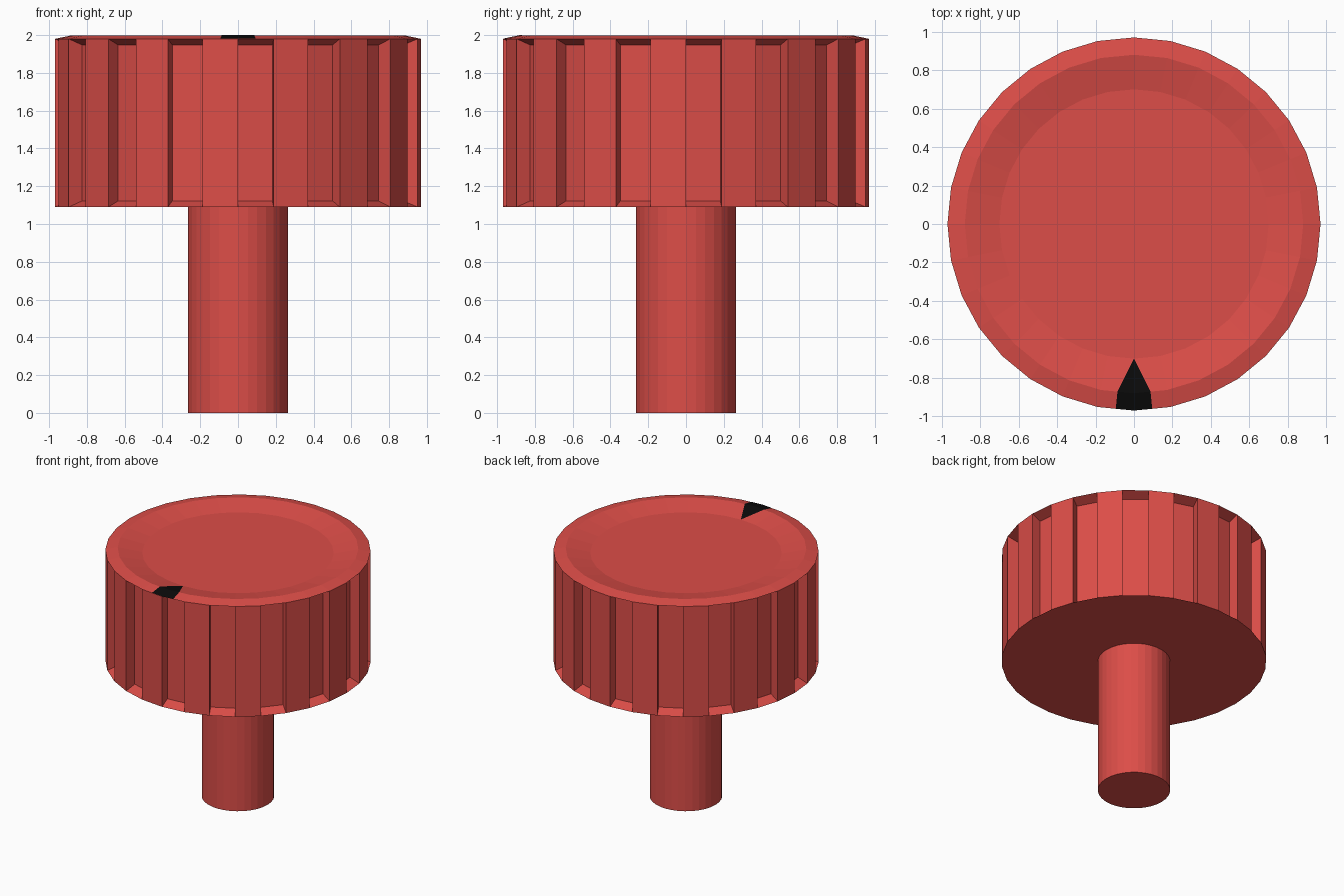
import bpy, bmesh
from math import sin, cos, pi

if "Cube" in bpy.data.objects:
    bpy.data.objects.remove(bpy.data.objects["Cube"])

SIDES = 32
STEP = 2 * pi / SIDES


def material(name, colour):
    mat = bpy.data.materials.new(name)
    mat.diffuse_color = (*colour, 1)
    mat.use_nodes = True
    mat.node_tree.nodes["Principled BSDF"].inputs["Base Color"].default_value = mat.diffuse_color
    return mat


def make_object(name, bm, mat):
    mesh = bpy.data.meshes.new(name)
    bm.to_mesh(mesh)
    bm.free()
    mesh.materials.append(mat)
    obj = bpy.data.objects.new(name, mesh)
    bpy.context.collection.objects.link(obj)
    return obj


def ring(bm, r, z):
    return [bm.verts.new((r * cos(i * STEP), r * sin(i * STEP), z)) for i in range(SIDES)]


def bridge(bm, low, high):
    for i in range(SIDES):
        j = (i + 1) % SIDES
        bm.faces.new((low[i], low[j], high[j], high[i]))


red = material("red_plastic", (0.72, 0.075, 0.065))
black = material("black_mark", (0.003, 0.003, 0.003))

# Knob cap: bottom disc, outer rim, bevel, dished top
R, Z_LOW, Z_HIGH = 0.97, 1.09, 1.98
bm = bmesh.new()
low, high = ring(bm, R, Z_LOW), ring(bm, R, Z_HIGH)
crest, dish = ring(bm, 0.88, 1.999), ring(bm, 0.70, 1.962)
bm.faces.new(low[::-1])
bridge(bm, high, crest)
bridge(bm, crest, dish)
bm.faces.new(dish)

# Grip wall: every other panel is pushed inwards as a slot
DEPTH, INSET = 0.08, 0.032
for i in range(SIDES):
    j = (i + 1) % SIDES
    outer = [low[i], low[j], high[j], high[i]]
    if i % 2:
        bm.faces.new(outer)
        continue
    a = (i + 0.5) * STEP
    inner = []
    for v, dz in zip(outer, (INSET, INSET, -INSET, -INSET)):
        x, y, z = v.co
        inner.append(bm.verts.new((x - DEPTH * cos(a), y - DEPTH * sin(a), z + dz)))
    bm.faces.new(inner)
    for k in range(4):
        n = (k + 1) % 4
        bm.faces.new((outer[k], outer[n], inner[n], inner[k]))
make_object("knob_cap", bm, red)

# Shaft
bm = bmesh.new()
foot, neck = ring(bm, 0.265, 0), ring(bm, 0.265, Z_LOW)
bm.faces.new(foot[::-1])
bridge(bm, foot, neck)
shaft = make_object("shaft", bm, red)

# Pointer mark lying on the rim at the front
bm = bmesh.new()
LIFT = 0.001


def mark_row(r, z):
    mid = r * cos(STEP / 2) ** 2 + r * sin(STEP / 2) ** 2 * cos(STEP)
    half_x = r * sin(STEP) / 2
    half_y = -r * (1 + cos(STEP)) / 2
    return [bm.verts.new((x, y, z + LIFT))
            for x, y in ((-half_x, half_y), (0, -r), (half_x, half_y))]


edge, top = mark_row(R, Z_HIGH), mark_row(0.88, 1.999)
apex = bm.verts.new((0, -0.70, 1.962 + LIFT))
for k in range(2):
    bm.faces.new((edge[k], edge[k + 1], top[k + 1], top[k]))
    bm.faces.new((top[k], top[k + 1], apex))
make_object("pointer_mark", bm, black)
